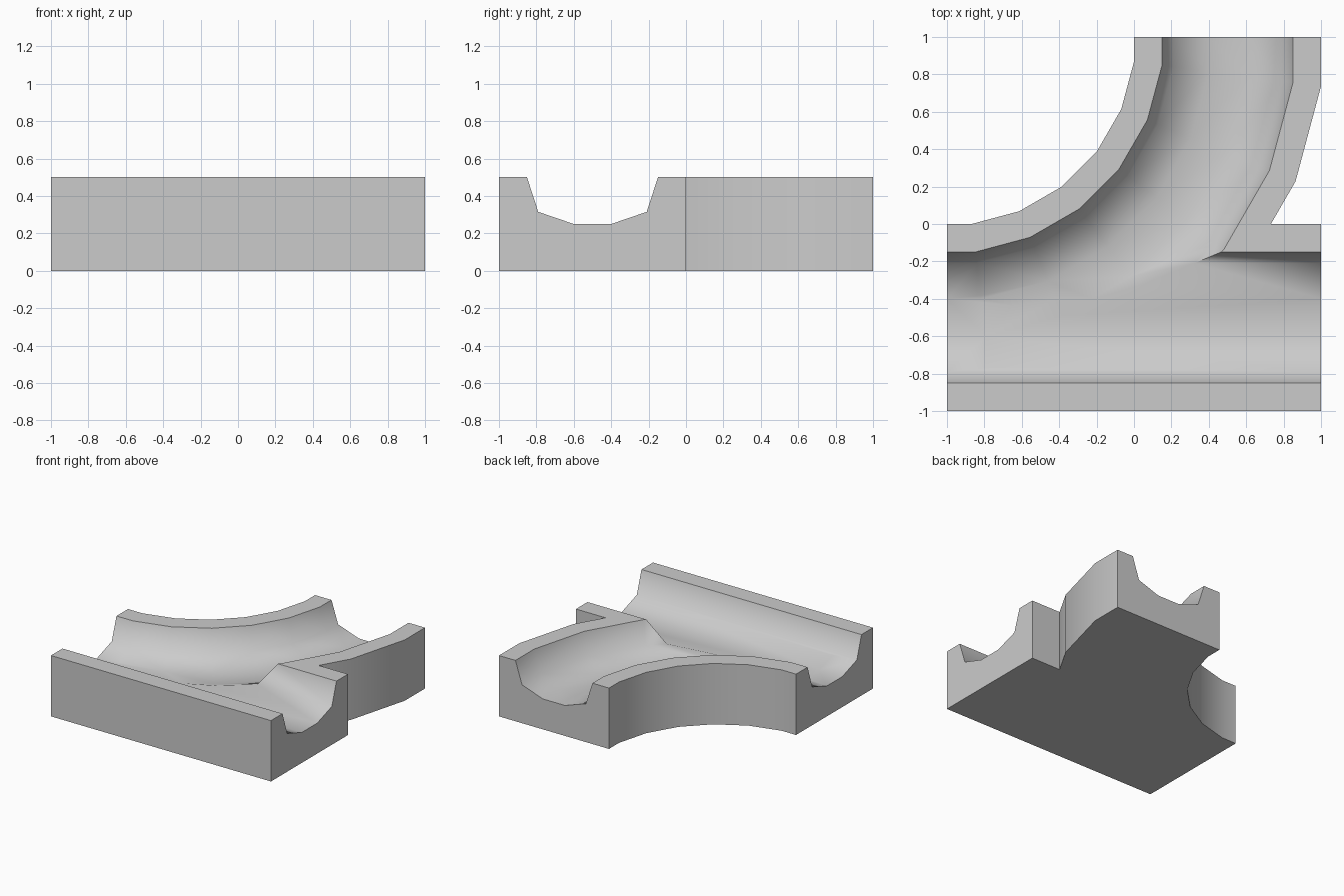
import bpy, bmesh, math

if "Cube" in bpy.data.objects:
    bpy.data.objects.remove(bpy.data.objects["Cube"])

STEP = math.radians(15)
# groove section: (offset across the track, height), continued above the top face
GROOVE = [(-0.412, 0.69), (-0.29, 0.315), (-0.1, 0.25),
          (0.1, 0.25), (0.29, 0.315), (0.412, 0.69)]


def arc(radius, over=0.0):
    """Quarter bend around (-1, 1), circumscribed in 15 degree steps, with straight ends."""
    pts = [(-1 - over, 1 - radius)]
    rr = radius / math.cos(STEP / 2)
    for i in range(6):
        a = STEP * (i + 0.5)
        pts.append((-1 + rr * math.sin(a), 1 - rr * math.cos(a)))
    pts.append((-1 + radius, 1 + over))
    return pts


def mesh_object(name, bm):
    bmesh.ops.recalc_face_normals(bm, faces=bm.faces[:])
    me = bpy.data.meshes.new(name)
    bm.to_mesh(me)
    bm.free()
    ob = bpy.data.objects.new(name, me)
    bpy.context.collection.objects.link(ob)
    return ob


def loft(name, rails):
    """Closed solid from rails (one polyline per section point)."""
    bm = bmesh.new()
    rows = [[bm.verts.new(p) for p in rail] for rail in rails]
    for a, b in zip(rows, rows[1:] + rows[:1]):
        for i in range(len(a) - 1):
            bm.faces.new((a[i], a[i + 1], b[i + 1], b[i]))
    bm.faces.new([r[0] for r in rows])
    bm.faces.new([r[-1] for r in rows])
    return mesh_object(name, bm)


# track body: straight strip joined with the bend, extruded up
outer = arc(2.0)
(ax, ay), (bx, by) = outer[4], outer[5]
meet_x = ax + (bx - ax) * (0 - ay) / (by - ay)
outline = [(-1, -1), (1, -1), (1, 0), (meet_x, 0)] + outer[5:] + arc(1.0)[::-1]
body = loft("track_body", [[(x, y, 0), (x, y, 0.5)] for x, y in outline])

# groove cutters
straight = loft("straight_groove_cutter",
                [[(-1.1, -0.5 + o, z), (1.1, -0.5 + o, z)] for o, z in GROOVE])
curved = loft("curved_groove_cutter",
              [[(x, y, z) for x, y in arc(1.5 + o, 0.1)] for o, z in GROOVE])

bpy.context.view_layer.objects.active = body
body.select_set(True)
for cutter in (straight, curved):
    cutter.hide_render = True
    mod = body.modifiers.new("groove", 'BOOLEAN')
    mod.operation = 'DIFFERENCE'
    mod.solver = 'EXACT'
    mod.object = cutter
    bpy.ops.object.modifier_apply(modifier=mod.name)
    bpy.data.objects.remove(cutter, do_unlink=True)

# smooth channel, crisp rims
bpy.ops.object.shade_smooth_by_angle(angle=math.radians(58))
